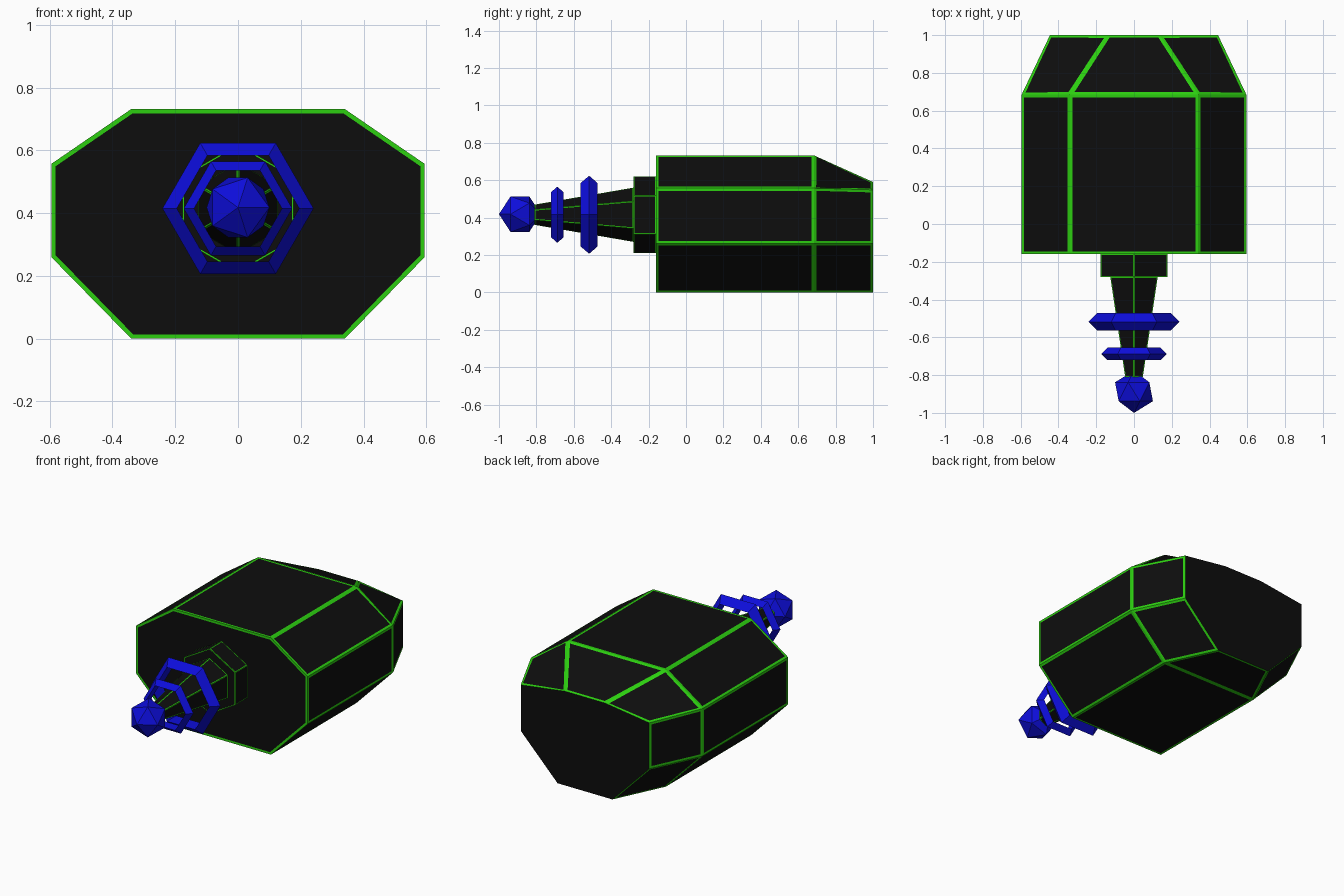
import bpy, bmesh, math
from mathutils import Matrix

if "Cube" in bpy.data.objects:
    bpy.data.objects.remove(bpy.data.objects["Cube"])

AXIS_Z = 0.415  # height of the nozzle axis


def material(name, rgb):
    m = bpy.data.materials.new(name)
    m.diffuse_color = (*rgb, 1)
    m.use_nodes = True
    m.node_tree.nodes["Principled BSDF"].inputs["Base Color"].default_value = m.diffuse_color
    return m


BLACK = material("black", (0.004, 0.004, 0.004))
GREEN = material("bright green", (0.025, 0.62, 0.005))
BLUE = material("deep blue", (0.004, 0.004, 0.70))


def finish(name, bm, mats):
    bmesh.ops.recalc_face_normals(bm, faces=bm.faces[:])
    mesh = bpy.data.meshes.new(name)
    bm.to_mesh(mesh)
    bm.free()
    for m in mats:
        mesh.materials.append(m)
    ob = bpy.data.objects.new(name, mesh)
    bpy.context.collection.objects.link(ob)
    return ob


def panelled_loft(name, sections, trim):
    """Loft (y, [(x, z)...]) sections; every panel but the back gets a green rim."""
    bm = bmesh.new()
    rings = [[bm.verts.new((x, y, z)) for x, z in pts] for y, pts in sections]
    n = len(rings[0])
    for a, b in zip(rings, rings[1:]):
        for i in range(n):
            j = (i + 1) % n
            bm.faces.new((a[i], a[j], b[j], b[i]))
    front = bm.faces.new(rings[0])
    bmesh.ops.recalc_face_normals(bm, faces=bm.faces[:])
    bm.normal_update()
    rims = bmesh.ops.inset_individual(bm, faces=bm.faces[:], thickness=trim,
                                      use_even_offset=True)["faces"]
    for f in rims:
        f.material_index = 1
    bm.faces.new(rings[-1])
    return finish(name, bm, (BLACK, GREEN))


def octagon(bottom, side, top, z_low, z_high, z_top):
    half = [(bottom, 0), (side, z_low), (side, z_high), (top, z_top)]
    return half + [(-x, z) for x, z in reversed(half)]


def hexagon(r, start=90):
    return [(r * math.cos(math.radians(start + 60 * i)),
             AXIS_Z + r * math.sin(math.radians(start + 60 * i))) for i in range(6)]


# Main body: octagonal box with a tapered back
wide = octagon(0.34, 0.595, 0.34, 0.26, 0.557, 0.732)
narrow = octagon(0.19, 0.445, 0.137, 0.26, 0.548, 0.59)
panelled_loft("body", [(-0.16, wide), (0.685, wide), (1.0, narrow)], 0.014)

# Collar and tapering barrel
panelled_loft("collar", [(-0.28, hexagon(0.205)), (-0.16, hexagon(0.205))], 0.005)
panelled_loft("barrel", [(-0.81, hexagon(0.054)), (-0.28, hexagon(0.145))], 0.005)


# Floating six-sided rings with a wedge section
def wedge_ring(name, y, outer, inner, half_width):
    bm = bmesh.new()
    loops = [[bm.verts.new((x, yy, z)) for x, z in hexagon(r, 0)]
             for r, yy in ((outer, y), (inner, y + half_width), (inner, y - half_width))]
    for k in range(3):
        a, b = loops[k], loops[(k + 1) % 3]
        for i in range(6):
            j = (i + 1) % 6
            bm.faces.new((a[i], a[j], b[j], b[i]))
    return finish(name, bm, (BLUE,))


wedge_ring("large_ring", -0.518, 0.241, 0.195, 0.046)
wedge_ring("small_ring", -0.688, 0.173, 0.140, 0.033)

# Faceted ball at the tip, pole pointing forward
bm = bmesh.new()
bmesh.ops.create_icosphere(bm, subdivisions=1, radius=0.112,
                           matrix=Matrix.Translation((0, -0.888, AXIS_Z + 0.003))
                           @ Matrix.Rotation(math.radians(90), 4, "X"))
finish("tip_ball", bm, (BLUE,))
